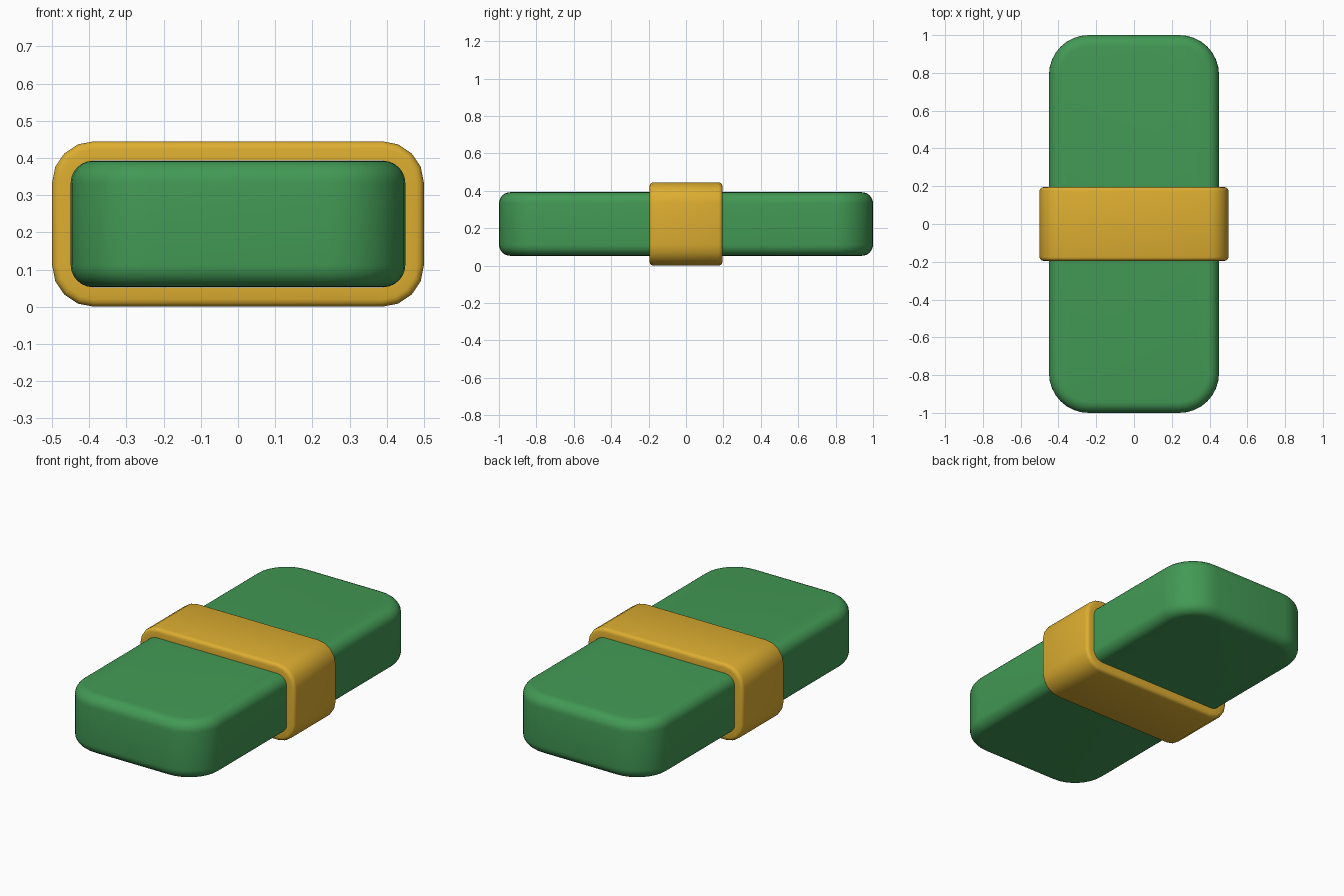
import bpy, bmesh, math

if "Cube" in bpy.data.objects:
    bpy.data.objects.remove(bpy.data.objects["Cube"])


def material(name, rgb):
    m = bpy.data.materials.new(name)
    m.diffuse_color = (*rgb, 1)
    m.use_nodes = True
    m.node_tree.nodes["Principled BSDF"].inputs["Base Color"].default_value = m.diffuse_color
    return m


def rounded_rect(hw, hh, r, seg):
    """Counter-clockwise outline of a rounded rectangle."""
    pts = []
    for q, (sx, sy) in enumerate([(1, 1), (-1, 1), (-1, -1), (1, -1)]):
        for i in range(seg + 1):
            a = math.pi / 2 * (q + i / seg)
            pts.append((sx * (hw - r) + r * math.cos(a), sy * (hh - r) + r * math.sin(a)))
    return pts


def skin(name, rings, closed, mat):
    """Bridge equal rings; closed joins last to first, otherwise caps the ends."""
    bm = bmesh.new()
    vs = [[bm.verts.new(p) for p in ring] for ring in rings]
    n, count = len(rings[0]), len(rings)
    for k in range(count if closed else count - 1):
        a, b = vs[k], vs[(k + 1) % count]
        for i in range(n):
            j = (i + 1) % n
            bm.faces.new((a[i], a[j], b[j], b[i]))
    if not closed:
        bm.faces.new(vs[0][::-1])
        bm.faces.new(vs[-1])
    bmesh.ops.recalc_face_normals(bm, faces=bm.faces)
    me = bpy.data.meshes.new(name)
    bm.to_mesh(me)
    bm.free()
    me.materials.append(mat)
    ob = bpy.data.objects.new(name, me)
    bpy.context.collection.objects.link(ob)
    bpy.ops.object.select_all(action='DESELECT')
    ob.select_set(True)
    bpy.context.view_layer.objects.active = ob
    bpy.ops.object.shade_smooth_by_angle(angle=math.radians(35))
    return ob


green = material("green", (0.055, 0.32, 0.09))
gold = material("golden yellow", (0.72, 0.42, 0.03))

MID = 0.2225  # centre height

# Body: rounded slab with softened top and bottom edges
HZ, E, STEPS = 0.17, 0.06, 6
profile = []
for i in range(STEPS + 1):
    a = math.pi / 2 * i / STEPS
    profile.append((E * (1 - math.sin(a)), HZ - E + E * math.cos(a)))
levels = [(d, -z) for d, z in profile] + [(d, z) for d, z in reversed(profile)]
skin("body", [[(x, y, MID + z) for x, y in rounded_rect(0.45 - d, 1.0 - d, 0.21 - d, 8)]
              for d, z in levels], False, green)

# Band: sleeve around the middle, softened outer edges
HY, B, T = 0.195, 0.02, 0.052
front = [(T, -HY)]
for i in range(4):
    a = math.pi / 2 * i / 3
    front.append((B * (1 - math.sin(a)), -HY + B * (1 - math.cos(a))))
section = front + [(d, -y) for d, y in reversed(front)]
skin("band", [[(x, y, MID + z) for x, z in rounded_rect(0.5 - d, 0.2225 - d, 0.112 - d, 4)]
              for d, y in section], True, gold)
